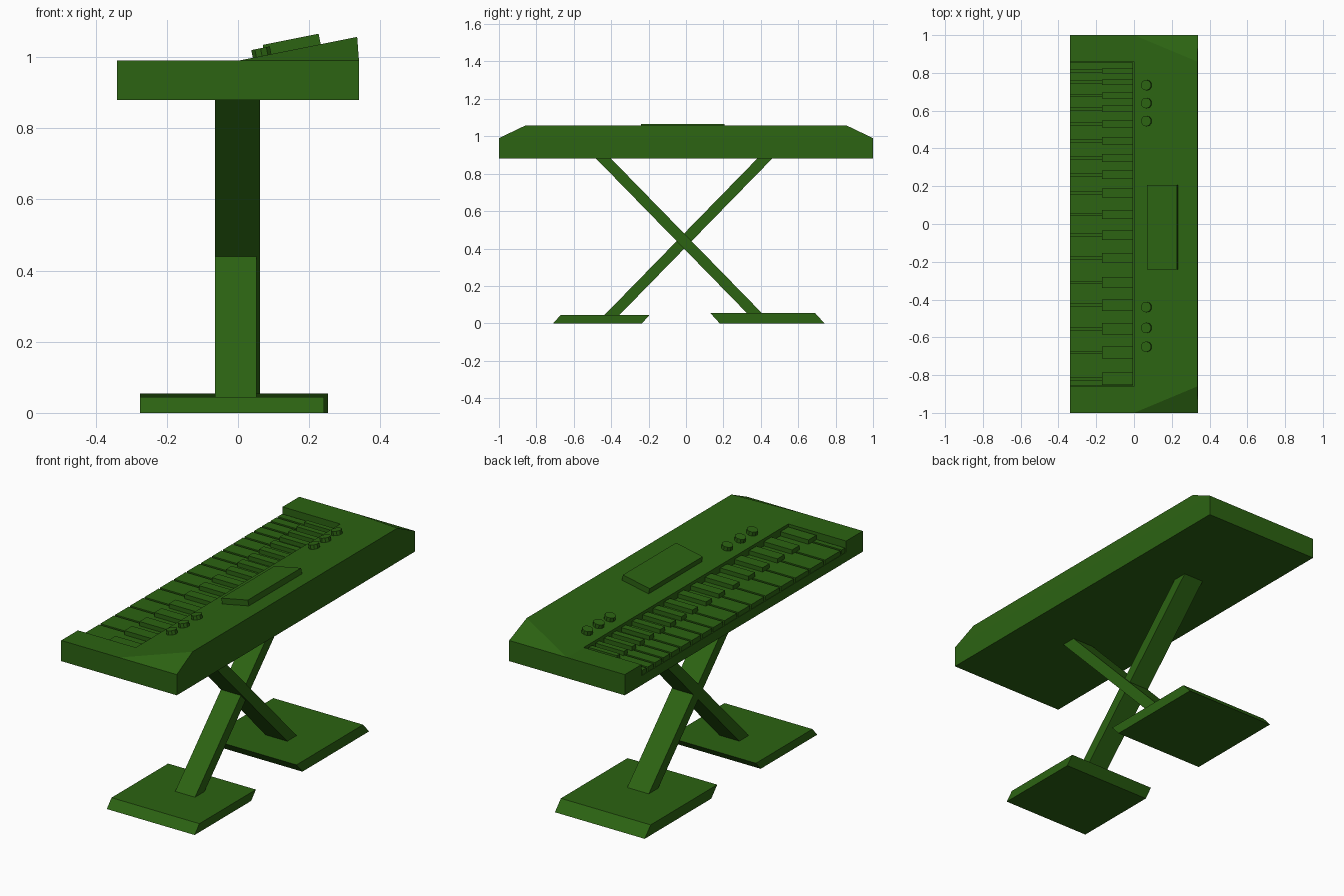
import bpy, bmesh, math
from mathutils import Vector, Matrix

if "Cube" in bpy.data.objects:
    bpy.data.objects.remove(bpy.data.objects["Cube"])

green = bpy.data.materials.new("green")
green.diffuse_color = (0.025, 0.125, 0.006, 1)
green.use_nodes = True
green.node_tree.nodes["Principled BSDF"].inputs["Base Color"].default_value = green.diffuse_color


def finish(name, bm):
    bmesh.ops.recalc_face_normals(bm, faces=bm.faces)
    me = bpy.data.meshes.new(name)
    bm.to_mesh(me)
    bm.free()
    me.materials.append(green)
    ob = bpy.data.objects.new(name, me)
    bpy.context.collection.objects.link(ob)
    return ob


def prism(name, profile, axis, a, b):
    """Extrude a 2D profile along 'x' (profile is y,z) or 'y' (profile is x,z)."""
    bm = bmesh.new()
    put = (lambda p, t: (t, p[0], p[1])) if axis == 'x' else (lambda p, t: (p[0], t, p[1]))
    lo = [bm.verts.new(put(p, a)) for p in profile]
    hi = [bm.verts.new(put(p, b)) for p in profile]
    bm.faces.new(lo)
    bm.faces.new(hi[::-1])
    for i in range(len(lo)):
        j = (i + 1) % len(lo)
        bm.faces.new((lo[i], lo[j], hi[j], hi[i]))
    return finish(name, bm)


def box(name, x0, x1, y0, y1, z0, z1):
    return prism(name, [(x0, z0), (x1, z0), (x1, z1), (x0, z1)], 'y', y0, y1)


# Body: low key bed at the front, sloping control panel behind
prism("keyboard_body", [(-.34, .88), (.34, .88), (.34, .99), (.335, 1.057),
                        (0, .99), (0, .93), (-.34, .93)], 'y', -.86, .86)

# End blocks: flat beside the keys, falling away beside the panel
for s, side in ((-1, "left"), (1, "right")):
    box(side + "_end_block", -.34, 0, min(s, s * .86), max(s, s * .86), .88, .99)
    bm = bmesh.new()
    for x in (0, .34):
        for y in (.86, 1):
            for z in (.88, .99):
                bm.verts.new((x, s * y, z))
    bm.verts.new((.335, s * .86, 1.057))
    bmesh.ops.convex_hull(bm, input=bm.verts)
    finish(side + "_end_slope", bm)

# Keys: raised keys sit over the gaps between the broad keys
centres = [.81, .75, .68, .61, .53, .44, .35, .26, .165, .05,
           -.06, -.18, -.31, -.43, -.555, -.68, -.82]
edges = [.86] + centres + [-.86]
for i, (hi, lo) in enumerate(zip(edges, edges[1:])):
    box(f"white_key_{i}", -.338, -.004, lo + .006, hi - .006, .925, .955)
for i, c in enumerate(centres):
    w = .014 + .019 * i / 16
    box(f"black_key_{i}", -.17, -.004, c - w, c + w, .93, .978)

# Panel parts, tilted with the slope
tilt = math.atan2(.067, .335)
rot = Matrix.Rotation(-tilt, 4, 'Y')


def on_panel(d, y, h):
    return Matrix.Translation((0, y, .99)) @ rot @ Matrix.Translation((d, 0, h))


bm = bmesh.new()
bmesh.ops.create_cube(bm, size=1, matrix=on_panel(.157, -.017, .01)
                      @ Matrix.Diagonal((.16, .447, .04, 1)))
finish("display", bm)

for i, y in enumerate((.735, .64, .545, -.44, -.55, -.65)):
    bm = bmesh.new()
    bmesh.ops.create_cone(bm, cap_ends=True, segments=10, radius1=.028, radius2=.028,
                          depth=.03, matrix=on_panel(.069, y, .007))
    finish(f"knob_{i}", bm)

# Crossed stand legs
prism("stand_leg_a", [(-.49, .89), (-.41, .89), (.42, .04), (.34, .04)], 'x', -.065, .062)
prism("stand_leg_b", [(.39, .89), (.47, .89), (-.37, .03), (-.45, .03)], 'x', -.065, .052)

# Slanted foot plates
prism("left_foot", [(-.71, 0), (-.235, 0), (-.195, .045), (-.67, .045)], 'x', -.275, .242)
prism("right_foot", [(.18, 0), (.74, 0), (.69, .055), (.13, .055)], 'x', -.275, .253)
